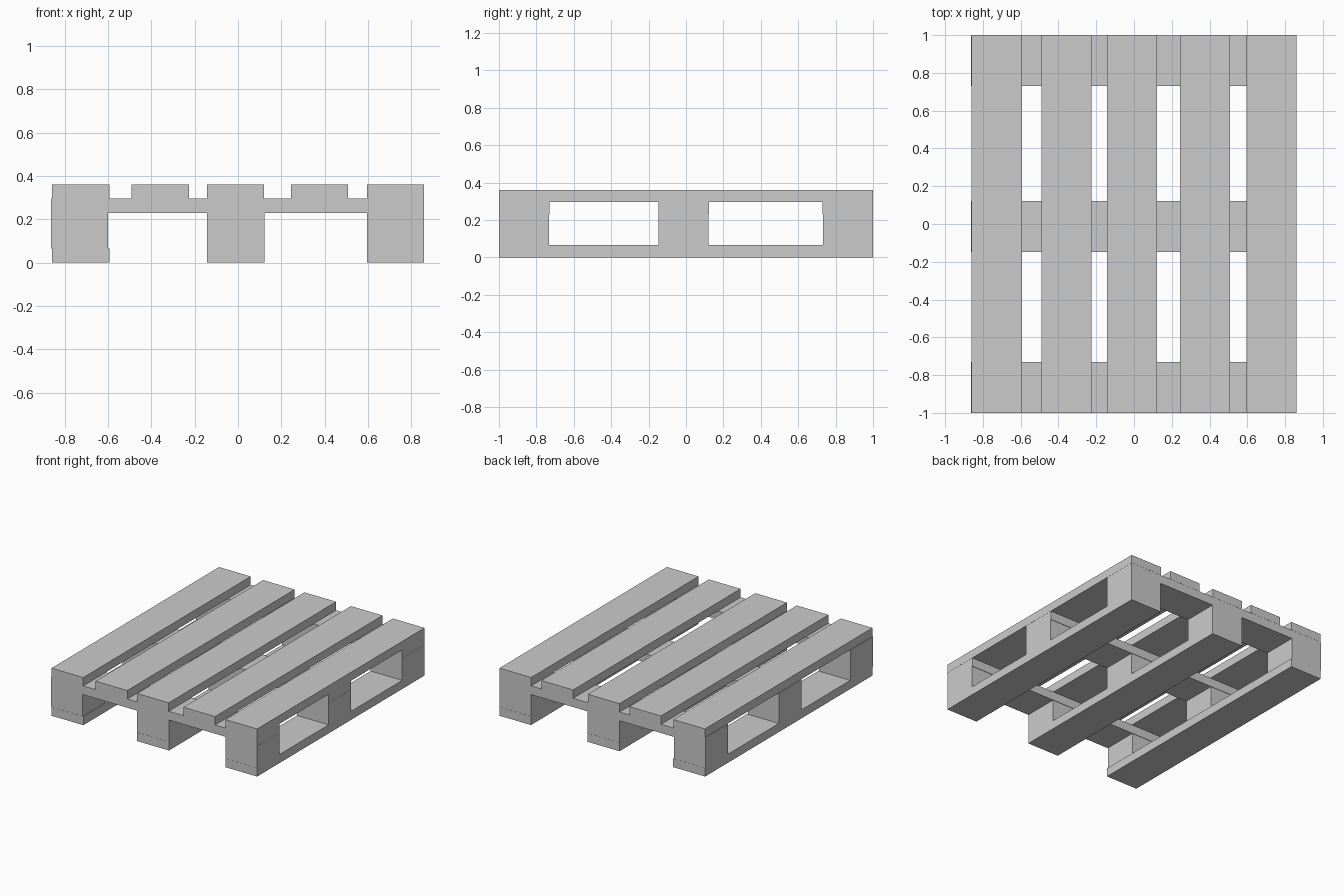
import bpy

if "Cube" in bpy.data.objects:
    bpy.data.objects.remove(bpy.data.objects["Cube"])


def box(name, x, y, z):
    """Box spanning the given (min, max) ranges."""
    verts = [(a, b, c) for c in z for b in y for a in x]
    faces = [(0, 2, 3, 1), (4, 5, 7, 6), (0, 1, 5, 4),
             (2, 6, 7, 3), (0, 4, 6, 2), (1, 3, 7, 5)]
    mesh = bpy.data.meshes.new(name)
    mesh.from_pydata(verts, [], faces)
    obj = bpy.data.objects.new(name, mesh)
    bpy.context.collection.objects.link(obj)
    return obj


LENGTH = (-1.0, 1.0)
Z0, Z1, Z2, Z3, Z4 = 0.0, 0.065, 0.23, 0.296, 0.36

# Five deck boards running front to back
for i, x0 in enumerate((-0.859, -0.491, -0.144, 0.244, 0.595)):
    box(f"deck_board_{i + 1}", (x0, x0 + 0.265), LENGTH, (Z3, Z4))

# Three cross boards under the deck
cross_rows = ((-1.0, -0.73), (-0.148, 0.122), (0.73, 0.999))
for i, y in enumerate(cross_rows):
    box(f"cross_board_{i + 1}", (-0.863, 0.595 + 0.264), y, (Z2, Z3))

# Three runners on the ground, each carrying three spacer blocks
columns = ((-0.86, -0.593), (-0.144, 0.123), (0.596, 0.86))
block_rows = ((-0.999, -0.733), (-0.146, 0.119), (0.733, 0.999))
for i, x in enumerate(columns):
    box(f"runner_{i + 1}", x, LENGTH, (Z0, Z1))
    for j, y in enumerate(block_rows):
        bx = (-0.863, -0.6) if i == 0 else x
        box(f"spacer_block_{i + 1}_{j + 1}", bx, y, (Z1, Z2))
